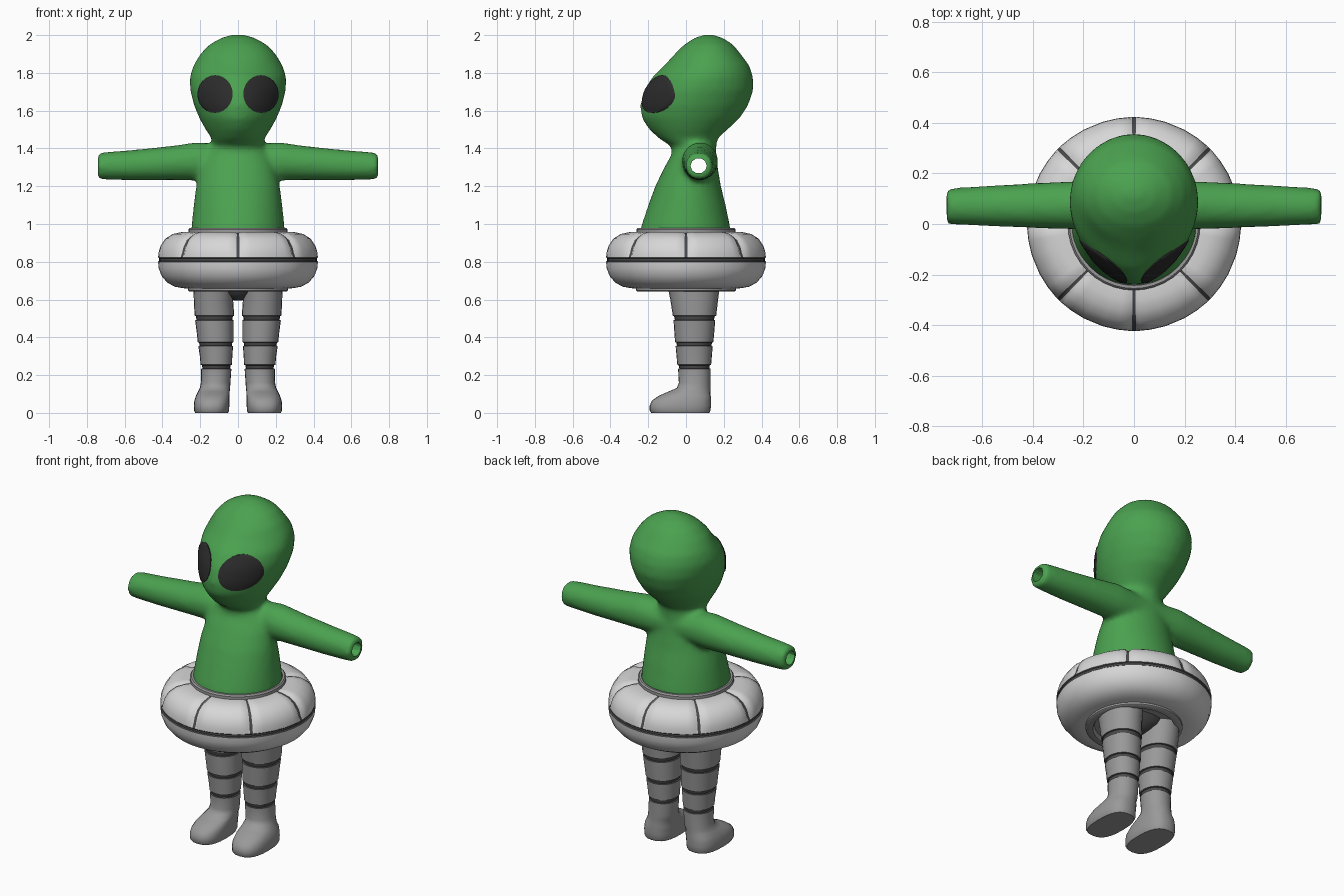
import bpy, bmesh, math
from mathutils import Vector
from mathutils.bvhtree import BVHTree

if "Cube" in bpy.data.objects:
    bpy.data.objects.remove(bpy.data.objects["Cube"])


def material(name, rgb):
    m = bpy.data.materials.new(name)
    m.diffuse_color = (*rgb, 1)
    m.use_nodes = True
    m.node_tree.nodes["Principled BSDF"].inputs["Base Color"].default_value = m.diffuse_color
    return m


GREEN = material("skin green", (0.07, 0.36, 0.08))
BLACK = material("eye black", (0.025, 0.025, 0.025))
WHITE = material("tube white", (0.68, 0.68, 0.68))
GREY = material("suit grey", (0.32, 0.32, 0.32))
DARK = material("band dark grey", (0.07, 0.07, 0.07))


def smooth(ob, angle=40):
    bpy.ops.object.select_all(action='DESELECT')
    ob.select_set(True)
    bpy.context.view_layer.objects.active = ob
    bpy.ops.object.shade_smooth_by_angle(angle=math.radians(angle))


def finish(name, bm, mats):
    bmesh.ops.recalc_face_normals(bm, faces=bm.faces)
    me = bpy.data.meshes.new(name)
    bm.to_mesh(me)
    bm.free()
    for m in mats:
        me.materials.append(m)
    ob = bpy.data.objects.new(name, me)
    bpy.context.collection.objects.link(ob)
    return ob


def loft(name, rings, mats, rule=None, caps=True):
    """Skin a list of point rings; rule(ring, segment) picks the material."""
    bm = bmesh.new()
    vs = [[bm.verts.new(p) for p in r] for r in rings]
    n = len(rings[0])
    for i in range(len(vs) - 1):
        for j in range(n):
            k = (j + 1) % n
            f = bm.faces.new((vs[i][j], vs[i][k], vs[i + 1][k], vs[i + 1][j]))
            if rule:
                f.material_index = rule(i, j)
    if caps:
        bm.faces.new(vs[0][::-1])
        bm.faces.new(vs[-1])
    return finish(name, bm, mats)


def oval(n, power=2.0):
    """Unit superellipse points."""
    for i in range(n):
        a = 2 * math.pi * i / n
        c, s = math.cos(a), math.sin(a)
        yield (math.copysign(abs(c) ** (2 / power), c),
               math.copysign(abs(s) ** (2 / power), s))


# Torso and head: height, half width, front y, back y
BODY = [(0.93, .25, -.245, .24), (0.98, .247, -.24, .235), (1.1, .235, -.2, .21),
        (1.2, .222, -.163, .185), (1.3, .2, -.115, .168), (1.37, .17, -.075, .16),
        (1.41, .135, -.075, .16), (1.45, .138, -.14, .165), (1.5, .172, -.195, .22),
        (1.56, .205, -.235, .285), (1.63, .234, -.243, .33), (1.71, .254, -.222, .357),
        (1.78, .256, -.177, .355), (1.84, .236, -.115, .335), (1.9, .2, -.06, .29),
        (1.95, .152, -.01, .25), (1.985, .09, .045, .195), (2.003, .03, .1, .14)]
rings = []
for z, w, y0, y1 in BODY:
    yc, hy = (y0 + y1) / 2, (y1 - y0) / 2
    face = 1.45 < z < 1.9
    ring = []
    for (px, py), (qx, qy) in zip(oval(32), oval(32, 1.75)):
        x, y = (qx, qy) if face and py < 0 else (px, py)
        ring.append((w * x, yc + hy * y, z))
    rings.append(ring)
body = loft("body", rings, [GREEN])

# Arms: x, centre z, radius across, radius up
half = [(.1, 1.33, .09, .095), (.22, 1.332, .097, .102), (.35, 1.323, .092, .092),
        (.55, 1.312, .083, .082), (.68, 1.308, .075, .076), (.742, 1.306, .072, .07)]
ARM = [(-x, z, a, b) for x, z, a, b in reversed(half)] + half
arms = loft("arms_helper", [[(x, .068 + .008 * (1 - abs(x)) + a * p, z + b * q)
                             for p, q in oval(16)] for x, z, a, b in ARM], [GREEN])
# Sleeve bore
bore = loft("bore_helper", [[(x, .067 + .043 * p, 1.308 + .041 * q)
                             for p, q in oval(10)] for x in (-1, 1)], [GREEN])

# Blend arms into body, then open the hand ends
m = body.modifiers.new("join", 'BOOLEAN')
m.operation, m.object, m.solver = 'UNION', arms, 'EXACT'
m = body.modifiers.new("blend", 'REMESH')
m.mode, m.voxel_size = 'VOXEL', 0.016
m = body.modifiers.new("relax", 'SMOOTH')
m.factor, m.iterations = 0.5, 8
m = body.modifiers.new("open", 'BOOLEAN')
m.operation, m.object, m.solver = 'DIFFERENCE', bore, 'EXACT'
dg = bpy.context.evaluated_depsgraph_get()
body.data = bpy.data.meshes.new_from_object(body.evaluated_get(dg))
body.modifiers.clear()
body.data.materials.clear()
body.data.materials.append(GREEN)
for helper in (arms, bore):
    bpy.data.objects.remove(helper)
smooth(body, 50)

# Eyes: thin plates that follow the face
bm = bmesh.new()
bm.from_mesh(body.data)
tree = BVHTree.FromBMesh(bm)
bm.free()
for side, name in ((-1, "right_eye"), (1, "left_eye")):
    rings = []
    for k in range(8, 0, -1):
        ring = []
        for p, q in oval(24):
            x = side * (.119 + .092 * p * k / 8)
            z = 1.687 + .098 * q * k / 8
            hit, nrm, _, _ = tree.ray_cast(Vector((x, -1, z)), Vector((0, 1, 0)))
            ring.append(hit + nrm * 0.005)
        rings.append(ring)
    # outer rim tucks into the head
    rings.insert(0, [p + Vector((0, .012, 0)) for p in rings[0]])
    eye = loft(name, rings, [BLACK])
    smooth(eye, 60)

# Inflated ring: radius, height, puffed outline with seams
TUBE = [(.25, .955), (.30, .957), (.345, .947), (.385, .922), (.41, .885), (.421, .85),
        (.423, .822), (.417, .817), (.417, .805), (.423, .8), (.42, .765), (.405, .725),
        (.375, .69), (.335, .668), (.29, .66), (.24, .658)]
STEPS = [-1.1, 1.1, 3, 9, 17, 28, 36, 42]
angles = [45 * s + a for s in range(8) for a in STEPS]
rings = []
for i, (r, z) in enumerate(TUBE):
    ring = []
    for j, a in enumerate(angles):
        g = 0.009 if j % 8 < 2 and 0 < i < 6 else 0
        t = math.radians(a)
        ring.append(((r - g) * math.cos(t), (r - g) * math.sin(t), z - g * .8))
    rings.append(ring)


def tube_rule(i, j):
    return 1 if 6 <= i <= 8 or (j % 8 == 0 and i < 6) else 0


smooth(loft("swim_ring", rings, [WHITE, DARK], tube_rule, caps=False), 50)


def turned(name, profile, mat, n=40):
    ob = loft(name, [[(r * p, r * q, z) for p, q in oval(n)] for r, z in profile], [mat])
    smooth(ob)


# Collars above and below the ring
turned("upper_collar", [(.25, .94), (.262, .95), (.262, .972), (.255, .98), (.243, .98), (.24, .95)], GREY)
turned("lower_collar", [(.25, .67), (.264, .662), (.264, .648), (.258, .643), (.225, .643), (.215, .665)], GREY)

# Hips between the legs
hips = loft("hips", [[(w * p, .045 + d * q, z) for p, q in oval(20)] for z, w, d in
                     ((.68, .2, .12), (.635, .12, .1), (.61, .05, .07), (.595, .02, .04))], [DARK])
smooth(hips)

# Legs with boots: height, centre x, half width, front y, back y
LEG = [(.68, .13, .107, -.1, .18), (.6, .13, .104, -.083, .17), (.515, .125, .105, -.07, .16),
       (.49, .125, .102, -.066, .155), (.43, .121, .098, -.062, .15), (.375, .118, .095, -.058, .145),
       (.353, .118, .092, -.055, .141), (.3, .116, .086, -.05, .137), (.255, .115, .083, -.046, .133),
       (.233, .115, .08, -.042, .131), (.16, .118, .078, -.038, .13), (.132, .122, .08, -.048, .13),
       (.112, .128, .084, -.095, .13), (.09, .134, .089, -.145, .131), (.065, .138, .093, -.18, .132),
       (.04, .14, .094, -.192, .132), (.012, .14, .093, -.192, .13), (0, .14, .087, -.184, .124)]
BAND_TOPS = (.515, .375, .255)
for side, name in ((-1, "right_leg"), (1, "left_leg")):
    rings, dark = [], set()
    rows = []
    for k, row in enumerate(LEG):
        rows.append((row, 0))
        if row[0] in BAND_TOPS:
            # sunken band with its own inner pair of loops
            low = LEG[k + 1]
            dark.update(range(len(rows) - 1, len(rows) + 2))
            rows += [((row[0] - .003, *row[1:]), .007), ((low[0] + .003, *low[1:]), .007)]
    for (z, xc, w, y0, y1), g in rows:
        yc, hy = (y0 + y1) / 2, (y1 - y0) / 2
        power = 2.6 if z < .1 else 2.1
        rings.append([(side * (xc + (w - g) * p), yc + (hy - g) * q, z)
                      for p, q in oval(24, power)])
    leg = loft(name, rings, [GREY, DARK], lambda i, j: int(i in dark))
    smooth(leg, 50)
